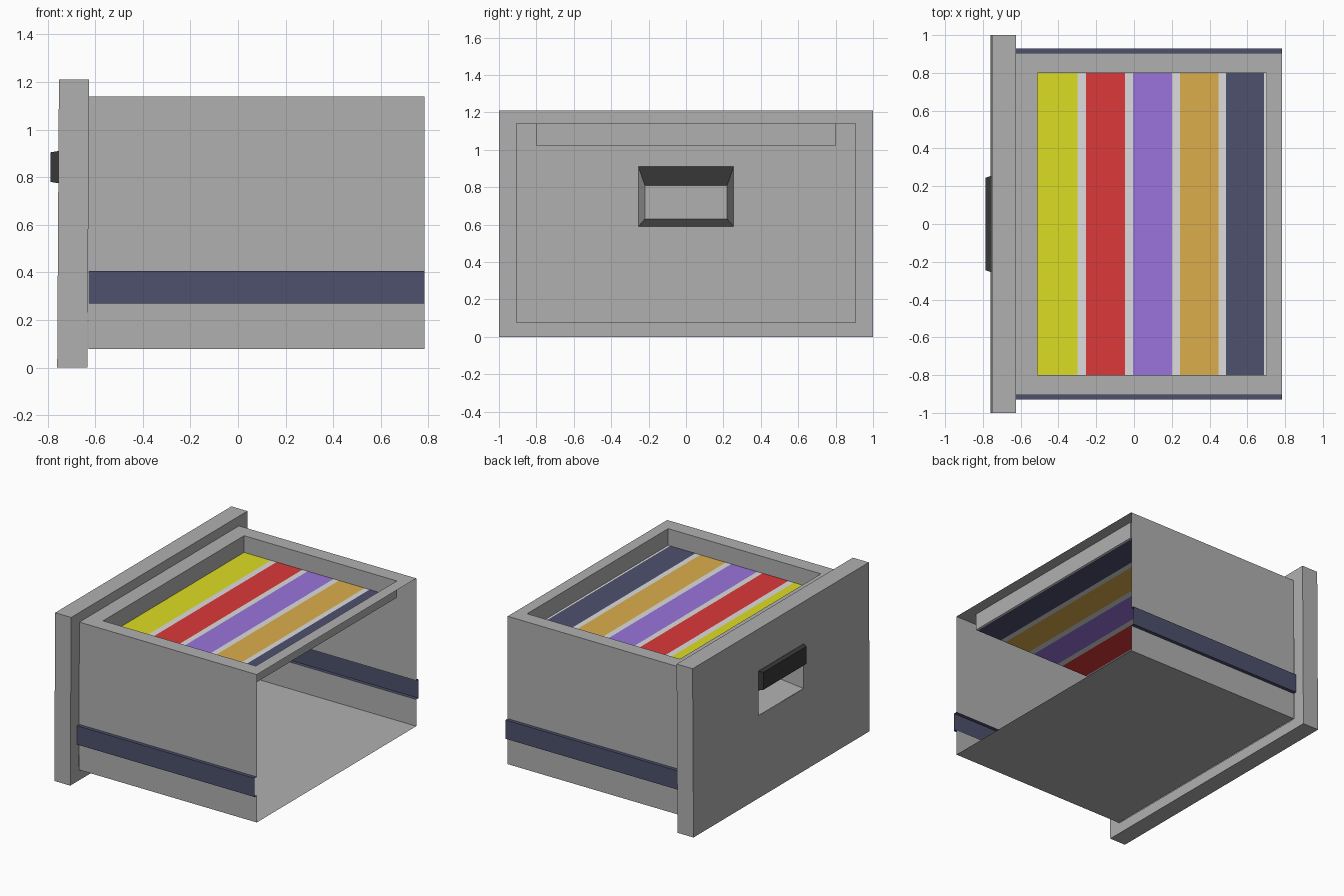
import bpy

if "Cube" in bpy.data.objects:
    bpy.data.objects.remove(bpy.data.objects["Cube"])


def srgb(hexcode):
    out = []
    for i in (0, 2, 4):
        c = int(hexcode[i:i + 2], 16) / 255
        out.append(c / 12.92 if c <= 0.04045 else ((c + 0.055) / 1.055) ** 2.4)
    return (*out, 1.0)


MATS = {}
for name, code in dict(grey="B0B0B0", charcoal="383838", navy="4D516D", white="DCDCDC",
                       yellow="DCDC24", red="DC3838", purple="9A74DC", orange="DCAE4C").items():
    MATS[name] = bpy.data.materials.new(name)
    MATS[name].diffuse_color = srgb(code)


def sheet(name, quads, color):
    """Object made of quads, each a list of four corners."""
    verts = [p for q in quads for p in q]
    faces = [tuple(range(4 * i, 4 * i + 4)) for i in range(len(quads))]
    me = bpy.data.meshes.new(name)
    me.from_pydata(verts, [], faces)
    me.materials.append(MATS[color])
    ob = bpy.data.objects.new(name, me)
    bpy.context.collection.objects.link(ob)
    return ob


def rect_x(x, y0, y1, z0, z1):
    """Corner loop of a rectangle facing along x."""
    return [(x, y0, z0), (x, y1, z0), (x, y1, z1), (x, y0, z1)]


def rect_z(z, x0, x1, y0, y1):
    """Corner loop of a rectangle facing along z."""
    return [(x0, y0, z), (x1, y0, z), (x1, y1, z), (x0, y1, z)]


def bridge(a, b, sides=(0, 1, 2, 3)):
    """Quads joining two four-corner loops."""
    return [[a[i], a[(i + 1) % 4], b[(i + 1) % 4], b[i]] for i in sides]


FRONT, BACK, END = -0.755, -0.628, 0.783   # panel faces and open end
W, Z0, Z1 = 0.905, 0.078, 1.14             # box half width, bottom, top

# Front panel: hollow slab, open towards the box, with a grip opening
outer = rect_x(FRONT, -1, 1, 0, 1.21)
back = rect_x(BACK, -1, 1, 0, 1.21)
grip = rect_x(FRONT, -0.255, 0.255, 0.59, 0.91)
mouth = rect_x(BACK, -W, W, Z0, Z1)
panel = sheet("front_panel",
              bridge(grip, outer) + bridge(outer, back) + bridge(back, mouth), "grey")
for v in panel.data.vertices:              # slight lean of the panel
    v.co.x += 0.006 * (v.co.z - 0.8)

# Grip pocket: tapered recess behind the opening; its roof is dark
floor = rect_x(FRONT + 0.17, -0.22, 0.22, 0.63, 0.81)
sheet("grip_pocket", bridge(floor, grip, (0, 1, 3)) + [floor], "grey")
sheet("grip_roof", bridge(floor, grip, (2,)), "charcoal")

# Pull lip: hollow hood over the upper part of the opening
lip_in = rect_x(FRONT, -0.255, 0.255, 0.775, 0.91)
lip_out = rect_x(-0.787, -0.245, 0.245, 0.78, 0.905)
sheet("pull_lip", bridge(lip_out, lip_in, (1, 2, 3)) + [lip_out], "charcoal")

# Side walls, with a rail channel pushed outwards on each side
R0, R1, OUT = 0.27, 0.405, 0.93


def side_strip(ya, za, yb, zb):
    return [(BACK, ya, za), (END, ya, za), (END, yb, zb), (BACK, yb, zb)]


for s, label in ((-1, "right"), (1, "left")):
    w, o = s * W, s * OUT
    sheet(label + "_wall", [side_strip(w, Z0, w, R0), side_strip(w, R1, w, Z1)], "grey")
    sheet(label + "_rail", [side_strip(w, R0, o, R0), side_strip(o, R0, o, R1),
                            side_strip(o, R1, w, R1)], "navy")

# Bottom
sheet("box_bottom", [rect_z(Z0, BACK, END, -W, W)], "grey")

# Top rim and the short walls of the well
X0, X1, YW, ZW = -0.512, 0.702, 0.8, 1.02
rim_out = rect_z(Z1, BACK, END, -W, W)
rim_in = rect_z(Z1, X0, X1, -YW, YW)
well = rect_z(ZW, X0, X1, -YW, YW)
sheet("top_rim", bridge(rim_out, rim_in) + bridge(rim_in, well), "grey")

# Coloured files with pale gaps, all in one plane
files = [("yellow", -0.512, -0.298), ("red", -0.253, -0.048), ("purple", -0.006, 0.2),
         ("orange", 0.243, 0.447), ("navy", 0.486, 0.687)]
gaps = []
for i, (color, a, b) in enumerate(files):
    sheet(color + "_file", [rect_z(ZW, a, b, -YW, YW)], color)
    gaps.append(rect_z(ZW, b, files[i + 1][1] if i < 4 else X1, -YW, YW))
sheet("file_gaps", gaps, "white")

for m in bpy.data.materials:
    if m.users and not m.is_grease_pencil:
        m.use_nodes = True
        m.node_tree.nodes["Principled BSDF"].inputs["Base Color"].default_value = m.diffuse_color
